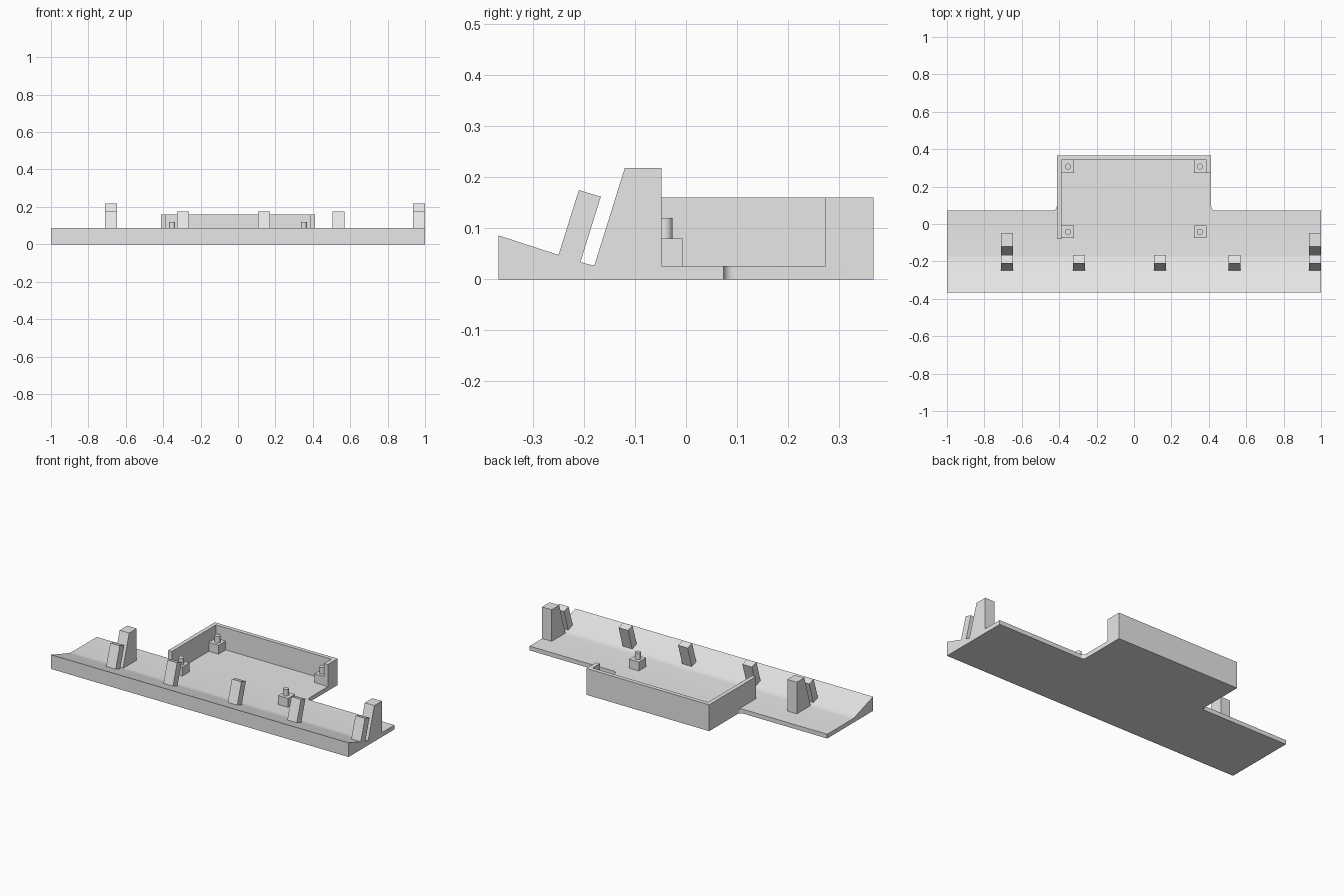
import bpy
import bmesh
from math import sin, cos, pi, radians
from mathutils import Vector

default_cube = bpy.data.objects.get("Cube")
if default_cube:
    bpy.data.objects.remove(default_cube, do_unlink=True)

grey = bpy.data.materials.new("light grey plastic")
grey.use_nodes = True
grey.diffuse_color = (0.8, 0.8, 0.8, 1)
grey.node_tree.nodes["Principled BSDF"].inputs["Base Color"].default_value = grey.diffuse_color

FLOOR = 0.026
FRONT, BACK, STEP = -0.367, 0.367, 0.073
BOX_X = 0.413
WALL_T = 0.025
WALL_TOP = 0.16
CLIP_W = 0.064


def extrude(name, points, offset, smooth=False):
    """Closed prism from a flat outline pushed along an offset."""
    bm = bmesh.new()
    face = bm.faces.new([bm.verts.new(p) for p in points])
    result = bmesh.ops.extrude_face_region(bm, geom=[face])
    verts = [g for g in result["geom"] if isinstance(g, bmesh.types.BMVert)]
    bmesh.ops.translate(bm, verts=verts, vec=Vector(offset))
    bmesh.ops.recalc_face_normals(bm, faces=bm.faces)
    mesh = bpy.data.meshes.new(name)
    bm.to_mesh(mesh)
    bm.free()
    mesh.materials.append(grey)
    obj = bpy.data.objects.new(name, mesh)
    bpy.context.collection.objects.link(obj)
    if smooth:
        bpy.ops.object.select_all(action="DESELECT")
        obj.select_set(True)
        bpy.context.view_layer.objects.active = obj
        bpy.ops.object.shade_smooth_by_angle(angle=radians(30))
    return obj


def side_profile(name, yz, x, width, smooth=False):
    return extrude(name, [(x - width / 2, y, z) for y, z in yz], (width, 0, 0), smooth)


def box(name, x0, x1, y0, y1, z0, z1):
    outline = [(x0, y0, z0), (x1, y0, z0), (x1, y1, z0), (x0, y1, z0)]
    return extrude(name, outline, (0, 0, z1 - z0))


# Long tray with a raised sloping lip that eases into the flat floor
lip = [(FRONT, 0.086), (-0.207, 0.034), (-0.193, 0.030), (-0.18, 0.0272), (-0.165, FLOOR)]
side_profile("tray", [(FRONT, 0)] + lip + [(STEP, FLOOR), (STEP, 0)], 0, 2, True)

# Rear floor with small rounded inner corners
R = 0.02
corner = [(BOX_X + R - R * sin(a), STEP + R - R * cos(a))
          for a in (i * pi / 12 for i in range(7))]
outline = corner + [(BOX_X, BACK)]
outline += [(-x, y) for x, y in reversed(outline)]
extrude("rear_floor", [(x, y, 0) for x, y in outline], (0, 0, FLOOR), True)

# Box walls: full right-hand run, back, and a short return on the other side
wall_outline = [
    (-BOX_X, -0.08), (-BOX_X, BACK), (BOX_X, BACK), (BOX_X, 0.273),
    (BOX_X - WALL_T, 0.273), (BOX_X - WALL_T, BACK - WALL_T),
    (WALL_T - BOX_X, BACK - WALL_T), (WALL_T - BOX_X, -0.08)]
extrude("box_walls", [(x, y, FLOOR) for x, y in wall_outline], (0, 0, WALL_TOP - FLOOR))

# Four mounting posts with pins
for side, sx in (("left", 1), ("right", -1)):
    for end, y in (("front", -0.041), ("back", 0.308)):
        x = sx * 0.355
        box(f"{end}_{side}_post", x - 0.033, x + 0.033, y - 0.034, y + 0.034, FLOOR, 0.08)
        ring = [(sx * 0.352 + 0.016 * cos(i * pi / 12), y - 0.001 + 0.016 * sin(i * pi / 12), 0.08)
                for i in range(24)]
        extrude(f"{end}_{side}_pin", ring, (0, 0, 0.04), True)

# Leaning ribs along the lip
rib = [(-0.256, 0.028), (-0.21, 0.175), (-0.167, 0.162), (-0.213, 0.014)]
for i, x in enumerate((-0.679, -0.294, 0.138, 0.538, 0.968)):
    side_profile(f"rib_{i + 1}", rib, x, CLIP_W)

# Tall supports behind the outer ribs
support = [(-0.185, 0.01), (-0.12, 0.218), (-0.048, 0.218), (-0.048, 0.01)]
for side, x in (("right", -0.679), ("left", 0.968)):
    side_profile(f"{side}_support", support, x, CLIP_W)
